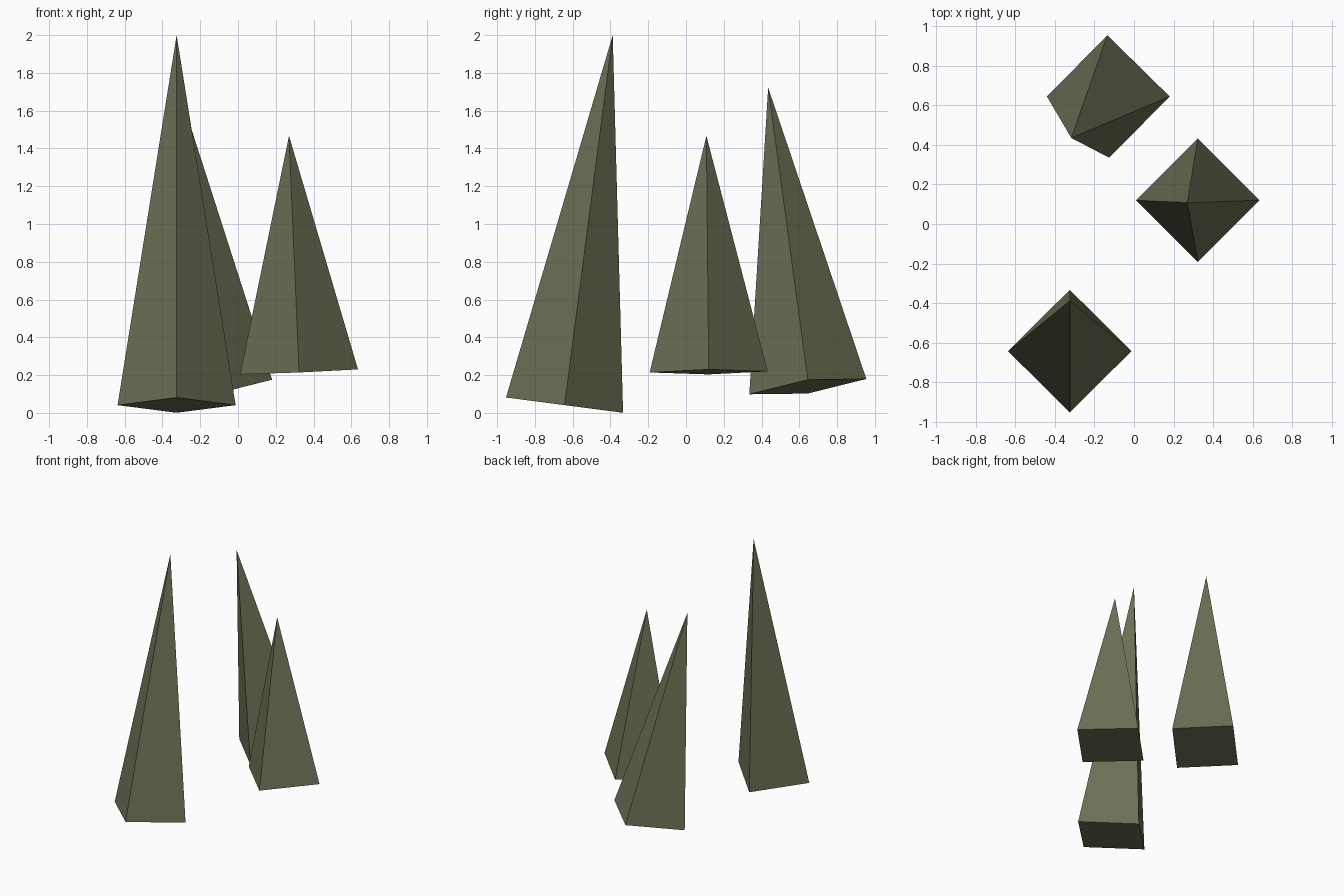
import bpy
from math import asin, atan2
from mathutils import Vector

if "Cube" in bpy.data.objects:
    bpy.data.objects.remove(bpy.data.objects["Cube"])

mat = bpy.data.materials.new("dark_olive")
mat.diffuse_color = (0.15, 0.16, 0.09, 1)
mat.use_nodes = True
mat.node_tree.nodes["Principled BSDF"].inputs["Base Color"].default_value = mat.diffuse_color

RADIUS = 0.3125


def spike(name, base, apex):
    """Four-sided spike, tilted about x then y so that it points at its apex."""
    base, apex = Vector(base), Vector(apex)
    axis = apex - base
    tilt = (asin(-axis.y / axis.length), atan2(axis.x, axis.z), 0)
    bpy.ops.mesh.primitive_cone_add(vertices=4, radius1=RADIUS, radius2=0,
                                    depth=axis.length,
                                    location=(base + apex) / 2, rotation=tilt)
    obj = bpy.context.object
    obj.name = name
    obj.data.materials.append(mat)


# three leaning spikes: base centre, tip
spike("front_spike", (-0.325, -0.643, 0.041), (-0.325, -0.388, 2.0))
spike("middle_spike", (0.323, 0.12, 0.217), (0.27, 0.108, 1.467))
spike("back_spike", (-0.13, 0.645, 0.139), (-0.317, 0.435, 1.722))
